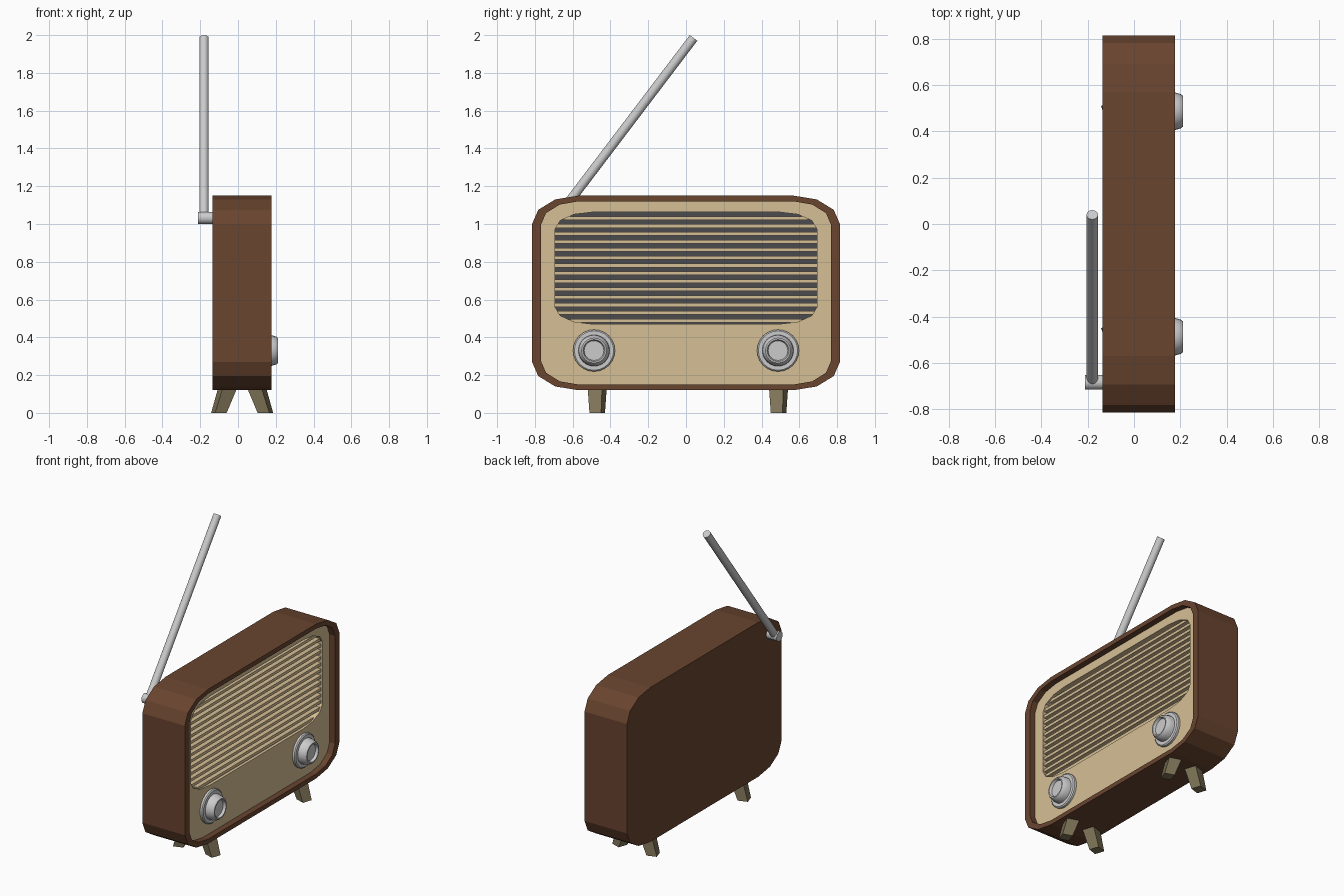
import bpy, bmesh, math
from mathutils import Vector, Matrix

if "Cube" in bpy.data.objects:
    bpy.data.objects.remove(bpy.data.objects["Cube"])


def material(name, rgb):
    m = bpy.data.materials.new(name)
    m.diffuse_color = (*rgb, 1)
    m.use_nodes = True
    m.node_tree.nodes["Principled BSDF"].inputs["Base Color"].default_value = m.diffuse_color
    return m


BROWN = material("brown_wood", (0.14, 0.058, 0.028))
CREAM = material("cream_panel", (0.67, 0.52, 0.30))
LEG = material("leg_wood", (0.22, 0.18, 0.10))
DARK = material("dark_grille", (0.07, 0.07, 0.075))
METAL = material("metal", (0.6, 0.6, 0.61))


def rounded(x, hy, z0, z1, ry, rz, seg=3):
    """Rounded rectangle in the YZ plane with elliptical corners."""
    pts = []
    for q, (sy, zc) in enumerate([(1, z1 - rz), (-1, z1 - rz), (-1, z0 + rz), (1, z0 + rz)]):
        for i in range(seg + 1):
            a = math.pi / 2 * (q + i / seg)
            pts.append(Vector((x, sy * (hy - ry) + ry * math.cos(a), zc + rz * math.sin(a))))
    return pts


def circle(center, axis, r, n, phase=0.0):
    """Ring of n points around an axis."""
    rot = Vector(axis).to_track_quat('Z', 'Y')
    return [Vector(center) + rot @ Vector((r * math.cos(phase + 2 * math.pi * i / n),
                                           r * math.sin(phase + 2 * math.pi * i / n), 0))
            for i in range(n)]


def loft(name, rings, mat, cap_start=True, cap_end=True, smooth=False):
    """Skin a list of equal-length rings."""
    bm = bmesh.new()
    vs = [[bm.verts.new(p) for p in ring] for ring in rings]
    n = len(rings[0])
    for a, b in zip(vs, vs[1:]):
        for i in range(n):
            j = (i + 1) % n
            bm.faces.new((a[i], a[j], b[j], b[i]))
    if cap_start:
        bm.faces.new(vs[0][::-1])
    if cap_end:
        bm.faces.new(vs[-1])
    me = bpy.data.meshes.new(name)
    bm.to_mesh(me)
    bm.free()
    me.materials.append(mat)
    ob = bpy.data.objects.new(name, me)
    bpy.context.collection.objects.link(ob)
    if smooth:
        bpy.ops.object.select_all(action='DESELECT')
        ob.select_set(True)
        bpy.context.view_layer.objects.active = ob
        bpy.ops.object.shade_smooth_by_angle(angle=math.radians(30))
    return ob


# Cabinet with a raised rim around the recessed front
BACK, FRONT, PANEL, GRILLE = -0.135, 0.178, 0.138, 0.098
inner = (0.768, 0.15, 1.12, 0.2, 0.125)
loft("cabinet", [rounded(BACK, 0.815, 0.12, 1.15, 0.245, 0.15),
                 rounded(FRONT, 0.815, 0.12, 1.15, 0.245, 0.15),
                 rounded(FRONT, *inner), rounded(PANEL, *inner)], BROWN, cap_end=False)

# Cream front panel with the grille opening and its side walls
GY, GZ0, GZ1, GRY, GRZ = 0.693, 0.47, 1.063, 0.2, 0.09
opening = (GY, GZ0, GZ1, GRY, GRZ)
loft("front_panel", [rounded(PANEL, *inner), rounded(PANEL, *opening),
                     rounded(GRILLE, *opening)], CREAM, False, False)
loft("grille_back", [rounded(GRILLE, *opening)], DARK, False, True)

# Horizontal slats, shortened where the opening is rounded
for k in range(14):
    z = 1.031 - 0.0418 * k
    d = max(0.0, GRZ - min(GZ1 - z, z - GZ0)) / GRZ
    hy = GY - GRY * (1 - math.sqrt(1 - d * d))
    ring = [(GRILLE, z - 0.0095), (GRILLE + 0.03, z - 0.0095),
            (GRILLE + 0.03, z + 0.0095), (GRILLE, z + 0.0095)]
    loft(f"grille_slat_{k + 1}", [[Vector((x, y, zz)) for x, zz in ring] for y in (hy, -hy)], CREAM)

# Knobs: flange, tapered barrel and dished face
for side, y in (("left", -0.487), ("right", 0.487)):
    profile = [(PANEL, 0.111), (0.152, 0.111), (0.158, 0.104), (0.158, 0.083),
               (0.178, 0.081), (0.202, 0.074), (0.212, 0.066), (0.212, 0.058), (0.195, 0.052)]
    loft(f"{side}_knob", [circle((x, y, 0.33), (1, 0, 0), r, 24) for x, r in profile],
         METAL, cap_start=False, smooth=True)

# Splayed square legs, mirrored front to back
for sx, depth in ((1, "front"), (-1, "rear")):
    for y, side in ((-0.47, "left"), (0.49, "right")):
        rings = []
        for z, off, r in ((0, 0.123, 0.046), (0.14, 0.074, 0.057)):
            rings.append([Vector((0.022 + sx * (off + r * math.sin(a)), y + r * math.cos(a), z))
                          for a in (math.radians(63.4 + 90 * i) for i in range(4))])
        if sx > 0:
            rings = [ring[::-1] for ring in rings]
        loft(f"{depth}_{side}_leg", rings, LEG)

# Antenna pivot and rod
loft("antenna_pivot", [circle((x, -0.684, 1.032), (-1, 0, 0), 0.032, 16)
                       for x in (BACK, -0.212)], METAL, smooth=True)
start, tip = Vector((-0.18, -0.676, 1.042)), Vector((-0.18, 0.04, 1.985))
loft("antenna_rod", [circle(p, tip - start, 0.025, 16) for p in (start, tip)], METAL, smooth=True)

# Consistent outward normals on the closed parts
for ob in bpy.context.collection.objects:
    if ob.name not in ("front_panel", "grille_back", "cabinet"):
        bm = bmesh.new()
        bm.from_mesh(ob.data)
        bmesh.ops.recalc_face_normals(bm, faces=bm.faces)
        bm.to_mesh(ob.data)
        bm.free()
